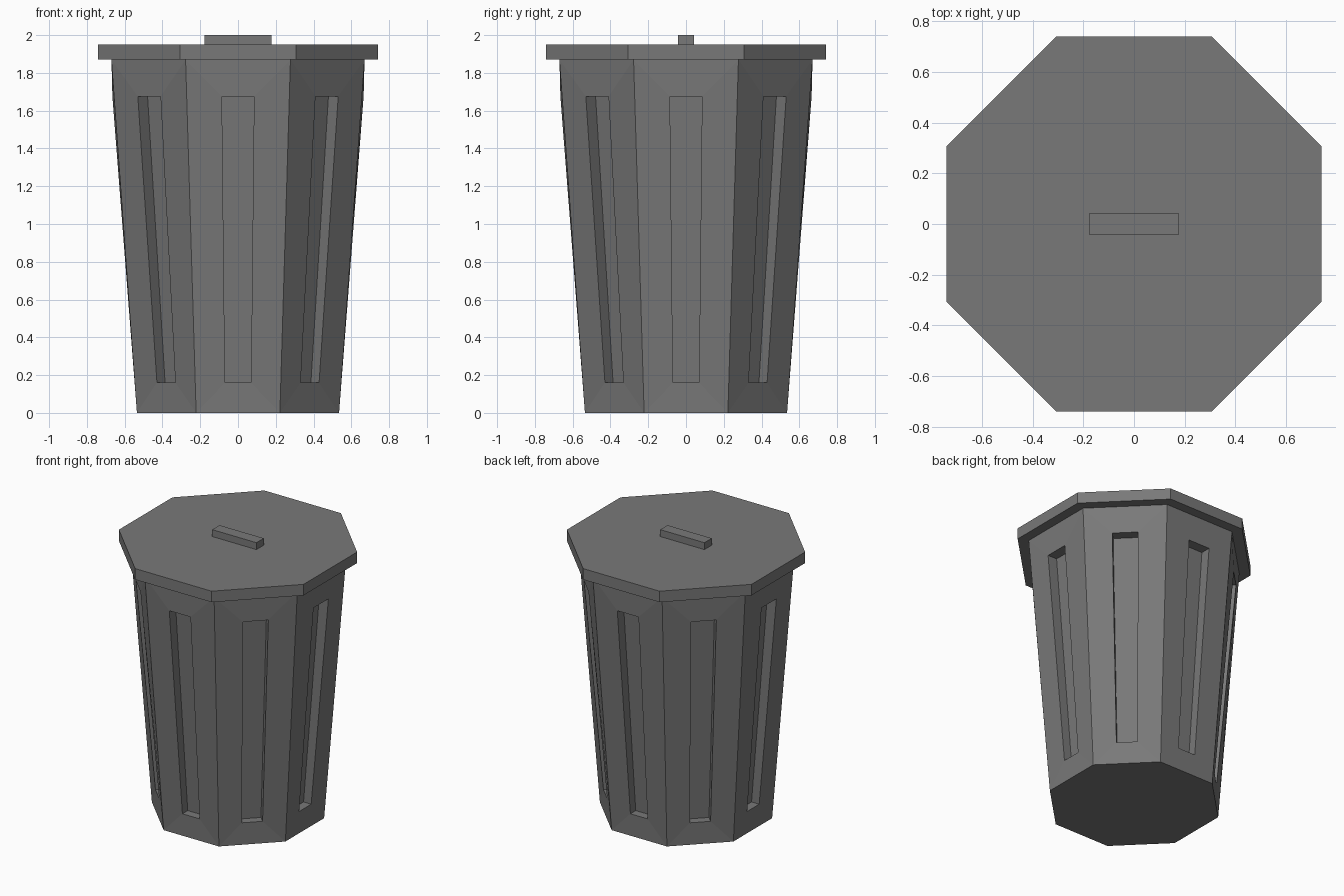
import bpy, bmesh, math
from mathutils import Vector

if "Cube" in bpy.data.objects:
    bpy.data.objects.remove(bpy.data.objects["Cube"])

T = math.tan(math.pi / 8)  # half side / apothem of an octagon

grey = bpy.data.materials.new("dark_grey_plastic")
grey.diffuse_color = (0.19, 0.19, 0.19, 1)
grey.use_nodes = True
grey.node_tree.nodes["Principled BSDF"].inputs["Base Color"].default_value = grey.diffuse_color


def make_object(name, bm):
    bmesh.ops.remove_doubles(bm, verts=bm.verts, dist=1e-4)
    bmesh.ops.recalc_face_normals(bm, faces=bm.faces)
    mesh = bpy.data.meshes.new(name)
    bm.to_mesh(mesh)
    bm.free()
    mesh.materials.append(grey)
    obj = bpy.data.objects.new(name, mesh)
    bpy.context.collection.objects.link(obj)
    return obj


def side_point(angle, apothem, u, z):
    """Point on an octagon side: outward distance, sideways offset, height."""
    c, s = math.cos(angle), math.sin(angle)
    return Vector((apothem * c - u * s, apothem * s + u * c, z))


# Tapered body: each side is a panel with a recessed slot
bm = bmesh.new()
ZB, ZT, AB, AT = 0.0, 1.87, 0.535, 0.67


def ring(angle, a_low, a_high, w_low, w_high, z_low, z_high):
    pts = [(a_low, -w_low, z_low), (a_low, w_low, z_low),
           (a_high, w_high, z_high), (a_high, -w_high, z_high)]
    return [bm.verts.new(side_point(angle, *p)) for p in pts]


for k in range(8):
    ang = k * math.pi / 4
    rings = [ring(ang, AB, AT, AB * T, AT * T, ZB, ZT),
             ring(ang, 0.538, 0.665, 0.069, 0.085, 0.16, 1.675),
             ring(ang, 0.477, 0.592, 0.069, 0.085, 0.16, 1.675)]
    for outer, inner in zip(rings, rings[1:]):
        for i in range(4):
            j = (i + 1) % 4
            bm.faces.new((outer[i], outer[j], inner[j], inner[i]))
    bm.faces.new(rings[2])
# closed bottom and top
for a, z in ((AB, ZB), (AT, ZT)):
    bm.faces.new([bm.verts.new(side_point(k * math.pi / 4, a, a * T, z))
                  for k in range(8)])
make_object("bin_body", bm)

# Octagonal lid
bm = bmesh.new()
LA = 0.74
low = bm.faces.new([bm.verts.new(side_point(k * math.pi / 4, LA, LA * T, 1.87))
                    for k in range(8)])
ext = bmesh.ops.extrude_face_region(bm, geom=[low], use_keep_orig=True)
top = [g for g in ext["geom"] if isinstance(g, bmesh.types.BMVert)]
bmesh.ops.translate(bm, verts=top, vec=(0, 0, 0.08))
make_object("lid", bm)

# Handle bar on the lid
bm = bmesh.new()
bmesh.ops.create_cube(bm, size=1)
bmesh.ops.scale(bm, verts=bm.verts, vec=(0.354, 0.084, 0.06))
bmesh.ops.translate(bm, verts=bm.verts, vec=(0, 0, 1.97))
make_object("lid_handle", bm)
